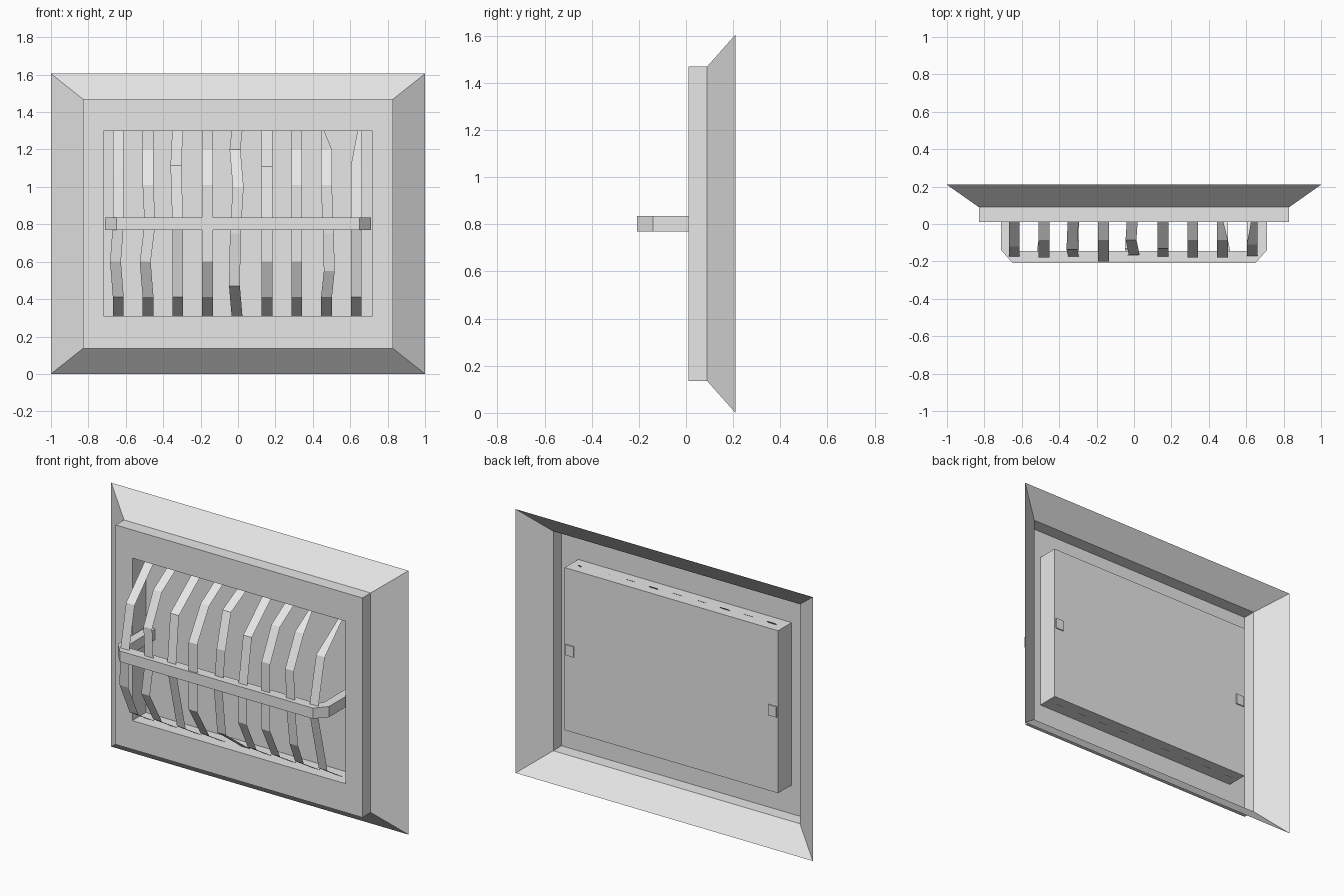
import bpy, bmesh

cube = bpy.data.objects.get("Cube")
if cube:
    bpy.data.objects.remove(cube, do_unlink=True)

grey = bpy.data.materials.new("light_grey")
grey.use_nodes = True
colour = (0.8, 0.8, 0.8, 1)
grey.diffuse_color = colour
grey.node_tree.nodes["Principled BSDF"].inputs["Base Color"].default_value = colour


def finish(name, bm):
    mesh = bpy.data.meshes.new(name)
    bm.to_mesh(mesh)
    bm.free()
    mesh.materials.append(grey)
    obj = bpy.data.objects.new(name, mesh)
    bpy.context.collection.objects.link(obj)
    return obj


# Window surround: nested rectangles (half width, bottom, top, y) joined into a sheet
def window_frame():
    bm = bmesh.new()
    previous = None
    rings = [(1, 0, 1.605, 0.21), (0.83, 0.135, 1.47, 0.09), (0.83, 0.135, 1.47, 0.01),
             (0.718, 0.31, 1.298, 0.01), (0.718, 0.31, 1.298, 0.14)]
    for half, low, high, y in rings:
        corners = [(-half, low), (half, low), (half, high), (-half, high)]
        ring = [bm.verts.new((x, y, z)) for x, z in corners]
        if previous:
            for i in range(4):
                j = (i + 1) % 4
                bm.faces.new((previous[i], previous[j], ring[j], ring[i]))
        previous = ring
    bm.faces.new(previous)
    finish("window_frame", bm)


# Horizontal rail: mirrored bracket outline extruded upwards
def cross_rail():
    outer = [(0.71, 0.147), (0.71, -0.14), (0.65, -0.208)]
    inner = [(0.625, -0.145), (0.655, -0.115), (0.655, 0.147)]
    outline = outer + [(-x, y) for x, y in reversed(outer)]
    outline += [(-x, y) for x, y in reversed(inner)] + inner
    bm = bmesh.new()
    face = bm.faces.new([bm.verts.new((x, y, 0.77)) for x, y in outline])
    made = bmesh.ops.extrude_face_region(bm, geom=[face])["geom"]
    top = [v for v in made if isinstance(v, bmesh.types.BMVert)]
    bmesh.ops.translate(bm, verts=top, vec=(0, 0, 0.065))
    bmesh.ops.recalc_face_normals(bm, faces=bm.faces)
    finish("cross_rail", bm)


# Thin bent slat: each knot is (x shift, y, z), with an optional pointed top
def slat(number, x, knots, tip=None):
    bm = bmesh.new()
    half = 0.029
    previous = None
    for i, (shift, y, z) in enumerate(knots):
        left, right = x + shift - half, x + shift + half
        if i == 0 and tip:
            left, right = x + tip[0], x + tip[1]
        pair = [bm.verts.new((left, y, z)), bm.verts.new((right, y, z))]
        if previous:
            bm.faces.new((previous[0], pair[0], pair[1], previous[1]))
        previous = pair
    finish(f"slat_{number}", bm)


# Shared bend points of the slats
TOP, BOTTOM = (0, 0.1, 1.315), (0, 0.1, 0.295)
UPPER = [(0, -0.085, 1.2), (0, -0.18, 1.01)]
LOWER = [(0, -0.18, 0.6), (0, -0.085, 0.41)]
MIDDLE = (0, -0.18, 0.8)

bends = [
    [(0, -0.12, 1.09), MIDDLE, (-0.015, -0.16, 0.6), LOWER[1]],
    UPPER + [(0.01, -0.18, 0.8), (-0.015, -0.18, 0.6), LOWER[1]],
    [(-0.01, -0.135, 1.115), (0, -0.18, 0.8), LOWER[1]],
    [UPPER[0], (0, -0.2, 1.01), (0, -0.2, 0.6), LOWER[1]],
    [(-0.012, -0.085, 1.2), (0.005, -0.165, 1), (-0.01, -0.17, 0.75), (-0.015, -0.13, 0.47)],
    [(0, -0.13, 1.11), MIDDLE] + LOWER,
    UPPER + LOWER,
    UPPER + [(0.01, -0.18, 0.75), (0.015, -0.16, 0.55), LOWER[1]],
    [(0, -0.11, 1.11), MIDDLE, LOWER[1]],
]
tips = {7: (-0.029, -0.018), 8: (0.01, 0.029)}

window_frame()
cross_rail()
for i, bend in enumerate(bends):
    slat(i + 1, -0.64 + 0.159 * i, [TOP] + bend + [BOTTOM], tips.get(i))
